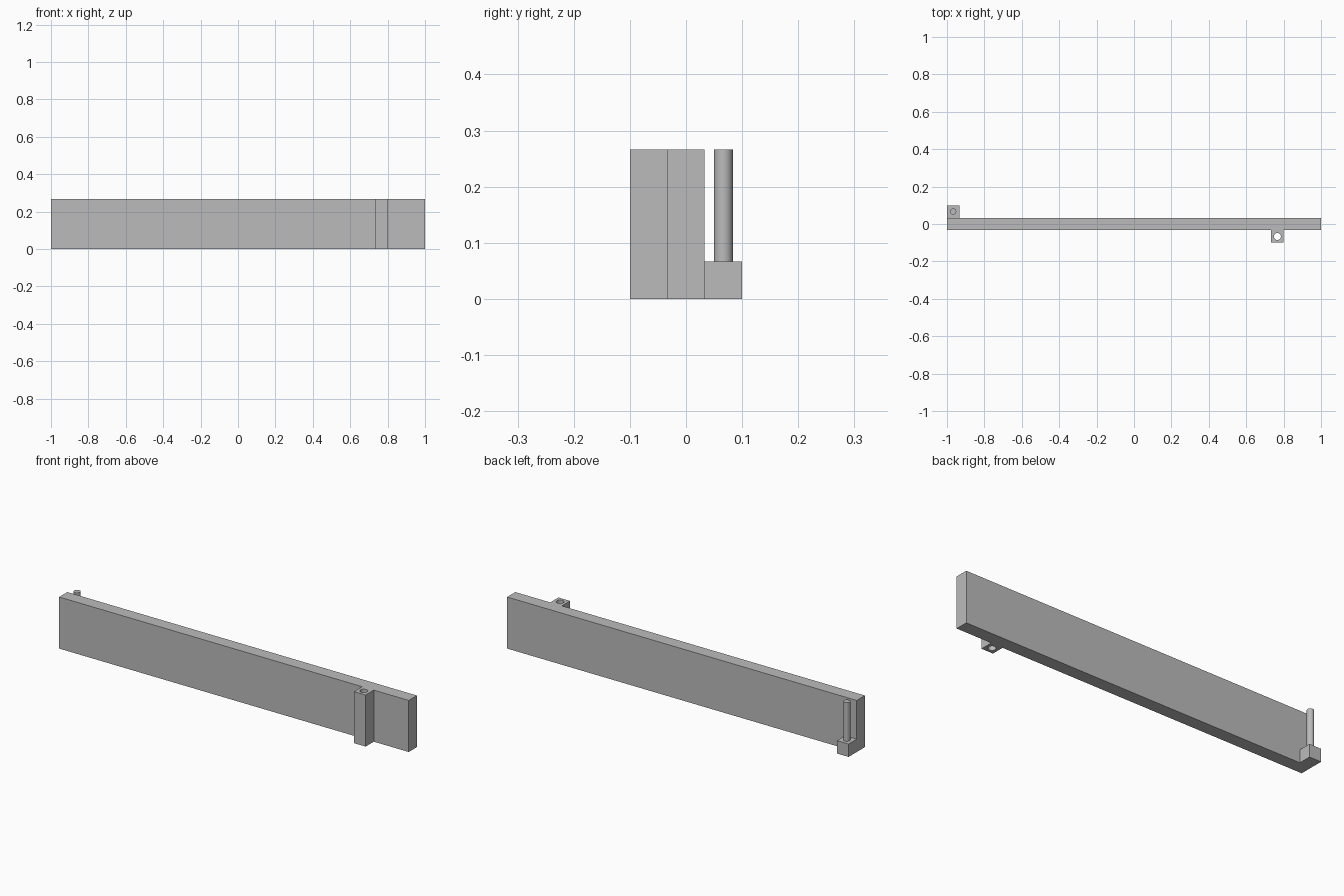
import bpy
import bmesh

cube = bpy.data.objects.get("Cube")
if cube:
    bpy.data.objects.remove(cube, do_unlink=True)

U = 1 / 15  # panel thickness, the module for every part

grey = bpy.data.materials.new("plain grey")
grey.use_nodes = True
colour = (0.5, 0.5, 0.5, 1)
grey.diffuse_color = colour
grey.node_tree.nodes["Principled BSDF"].inputs["Base Color"].default_value = colour


def finish(name, bm):
    mesh = bpy.data.meshes.new(name)
    bm.to_mesh(mesh)
    bm.free()
    mesh.materials.append(grey)
    obj = bpy.data.objects.new(name, mesh)
    bpy.context.collection.objects.link(obj)
    return obj


def box(name, low, high):
    bm = bmesh.new()
    bmesh.ops.create_cube(bm, size=1)
    for v in bm.verts:
        v.co = [U * (a if c < 0 else b) for c, a, b in zip(v.co, low, high)]
    return finish(name, bm)


def cylinder(name, x, y, z0, z1, radius):
    bm = bmesh.new()
    bmesh.ops.create_cone(bm, cap_ends=True, segments=32, radius1=radius * U,
                          radius2=radius * U, depth=(z1 - z0) * U)
    bmesh.ops.translate(bm, verts=bm.verts, vec=(x * U, y * U, (z0 + z1) / 2 * U))
    for f in bm.faces:
        f.smooth = len(f.verts) == 4
    for e in bm.edges:
        e.smooth = all(f.smooth for f in e.link_faces)
    return finish(name, bm)


def boolean(target, other, operation):
    mod = target.modifiers.new(operation.lower(), 'BOOLEAN')
    mod.operation = operation
    mod.solver = 'EXACT'
    mod.object = other
    other.hide_render = True
    other.hide_set(True)


# Long panel with a full-height socket lug on the front and a foot on the back
panel = box("panel", (-15, -.5, 0), (15, .5, 4))
lug = box("socket_lug", (11, -1.5, 0), (12, -.5, 4))
foot = box("pin_foot", (-15, .5, 0), (-14, 1.5, 1))
bore = cylinder("socket_bore", 11.5, -1, -1, 5, .28)
boolean(panel, lug, 'UNION')
boolean(panel, foot, 'UNION')
boolean(panel, bore, 'DIFFERENCE')

# Hinge pin standing on the foot
cylinder("hinge_pin", -14.5, 1, 1, 4, .25)
